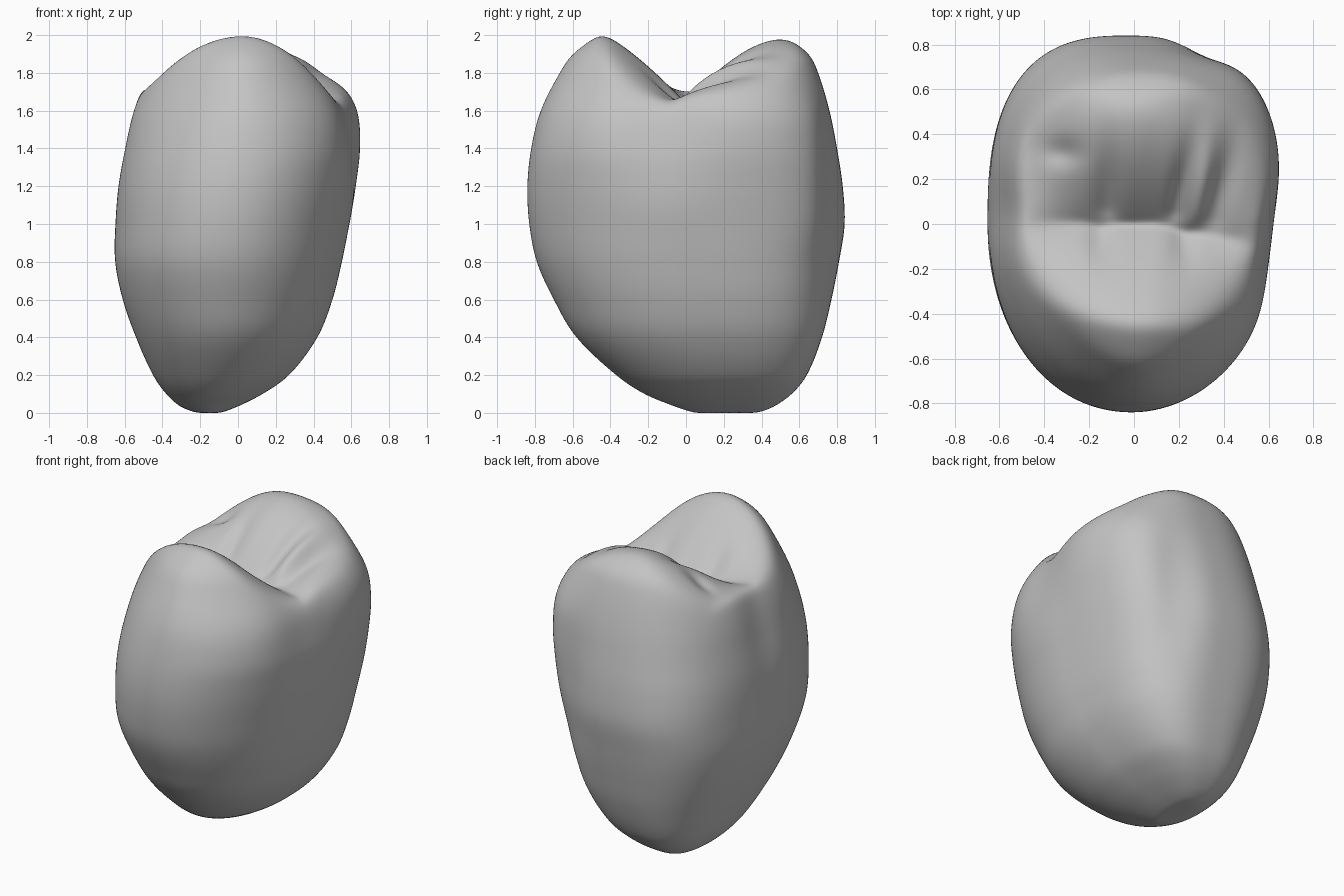
import bpy, bmesh, math
from mathutils import Vector

old = bpy.data.objects.get("Cube")
if old:
    bpy.data.objects.remove(old)

# Profile of the tooth: height, left edge, right edge, front edge, back edge
PROFILE = [
    (0.00, -0.22, -0.09, 0.04, 0.38),
    (0.03, -0.30, -0.01, -0.05, 0.46),
    (0.10, -0.38, 0.13, -0.22, 0.56),
    (0.20, -0.45, 0.27, -0.37, 0.64),
    (0.40, -0.54, 0.42, -0.58, 0.72),
    (0.60, -0.61, 0.50, -0.70, 0.77),
    (0.80, -0.65, 0.55, -0.79, 0.81),
    (1.00, -0.65, 0.59, -0.83, 0.84),
    (1.20, -0.64, 0.63, -0.84, 0.83),
    (1.40, -0.61, 0.66, -0.82, 0.80),
    (1.60, -0.57, 0.65, -0.77, 0.76),
    (1.80, -0.50, 0.56, -0.67, 0.70),
    (1.90, -0.44, 0.50, -0.60, 0.65),
    (2.06, -0.34, 0.40, -0.39, 0.46),
]
STEPS = 5000
TOP = PROFILE[-1][0]
ROUNDING = 0.025


def sample(z):
    """Smooth interpolation of the profile at a height."""
    i = 0
    while i < len(PROFILE) - 2 and z > PROFILE[i + 1][0]:
        i += 1
    a, b = PROFILE[i], PROFILE[i + 1]
    p, n = PROFILE[max(i - 1, 0)], PROFILE[min(i + 2, len(PROFILE) - 1)]
    h = b[0] - a[0]
    t = (z - a[0]) / h
    out = []
    for k in range(1, 5):
        ma = (b[k] - p[k]) / (b[0] - p[0]) * h
        mb = (n[k] - a[k]) / (n[0] - a[0]) * h
        d = b[k] - a[k]
        out.append(a[k] + t * (ma + t * (3 * d - 2 * ma - mb + t * (ma + mb - 2 * d))))
    return out


RINGS = [sample(TOP * i / STEPS) for i in range(STEPS + 1)]


def bump(d, width):
    return math.exp(-(d / width) ** 2)


def ramp(z, start, end):
    t = min(max((z - start) / (end - start), 0), 1)
    return t * t * (3 - 2 * t)


def biting_surface(x, y):
    """Height of the two cusps and the groove between them."""
    d = y + 0.2 * max(0.0, x - 0.1)
    xx = x * x
    floor = 1.64 + (0.06 if x > 0 else 0.30) * min(xx, 0.3)
    if d < 0:
        u = min(-d / 0.48, 1)
        peak = 2.025 - 0.85 * xx - 0.9 * xx * xx
        power = 1.3
    else:
        u = min(d / 0.50, 1)
        peak = 1.98 - (1.05 if x > 0 else 1.35) * xx + 0.9 * xx * xx
        power = 1.7
    z = floor + max(peak - floor, 0.02) * (1 - (1 - u) ** power)
    # Furrows and ridges on the inner slopes
    if d > 0:
        fade = min(d / 0.06, 1) * bump(y - 0.15, 0.2)
        z += fade * (0.035 * bump(x - 0.26 - 0.2 * y, 0.04)
                     - 0.05 * bump(x - 0.18 - 0.2 * y, 0.05)
                     - 0.04 * bump(x - 0.36 - 0.2 * y, 0.05)
                     - 0.04 * bump(x + 0.12, 0.05))
        z -= 0.04 * bump(x + 0.32, 0.08) * bump(y - 0.32, 0.05)
    else:
        z -= 0.03 * bump(y + 0.08, 0.1) * (bump(x - 0.22, 0.05) + bump(x + 0.15, 0.05))
    return z


def inside(x, y, z):
    if z <= 0 or z >= TOP:
        return False
    x0, x1, y0, y1 = RINGS[int(z / TOP * STEPS + 0.5)]
    cx, cy = (x0 + x1) / 2, (y0 + y1) / 2
    hx, hy = (x1 - x0) / 2, (y1 - y0) / 2
    # Hollow down each side below the groove, deeper on the left
    if z > 0.9:
        if x > cx:
            hollow = 0.14 * bump(y + 0.15, 0.28) * ramp(z, 1.0, 1.7)
        else:
            hollow = 0.05 * bump(y - 0.05, 0.16) * ramp(z, 0.9, 1.7)
        hx *= 1 - hollow
    # Shallow dent in the back wall beside the left corner
    if y > cy:
        hy *= 1 - 0.06 * bump(x - 0.33, 0.15) * bump(z - 1.1, 0.5)
    u, v = abs(x - cx) / hx, abs(y - cy) / hy
    if u >= 1 or v >= 1:
        return False
    # Round front cusp, squarer back corners
    if y < cy:
        n = 2.0 - 0.25 * ramp(z, 1.3, 1.85)
        if x < cx:
            n += 0.12 * bump(z - 0.9, 0.4)
    elif x > cx:
        n = 2.5 + 0.5 * (1 - ramp(z, 1.5, 1.9))
    else:
        n = 2.5 + 0.2 * bump(z - 1.0, 0.5)
    wall = 1 - u ** n - v ** n
    if wall <= 0:
        return False
    if z < 1.3:
        return True
    # Blend wall and biting surface into rounded crests
    gap = biting_surface(x, y) - z
    if gap <= 0:
        return False
    return math.exp(-0.3 * wall / ROUNDING) * ramp(z, 1.3, 1.6) + math.exp(-gap / ROUNDING) < 1


# Shrink-wrap a fine sphere onto the tooth shape
centre = Vector((0, 0.05, 0.9))
bm = bmesh.new()
bmesh.ops.create_icosphere(bm, subdivisions=7, radius=1)
for vert in bm.verts:
    ray = vert.co.normalized()
    low, high = 0.2, 1.6
    for _ in range(18):
        mid = (low + high) / 2
        if inside(*(centre + ray * mid)):
            low = mid
        else:
            high = mid
    vert.co = centre + ray * low

# Soften small steps
for _ in range(5):
    bmesh.ops.smooth_vert(bm, verts=bm.verts, factor=0.5,
                          use_axis_x=True, use_axis_y=True, use_axis_z=True)
base = min(v.co.z for v in bm.verts)
for vert in bm.verts:
    vert.co.z -= base

mesh = bpy.data.meshes.new("tooth_crown")
bm.to_mesh(mesh)
bm.free()
tooth = bpy.data.objects.new("tooth_crown", mesh)
bpy.context.collection.objects.link(tooth)
mesh.shade_smooth()

# Plain grey enamel
enamel = bpy.data.materials.new("grey_enamel")
enamel.use_nodes = True
colour = (0.55, 0.55, 0.55, 1)
enamel.diffuse_color = colour
enamel.node_tree.nodes["Principled BSDF"].inputs["Base Color"].default_value = colour
mesh.materials.append(enamel)
